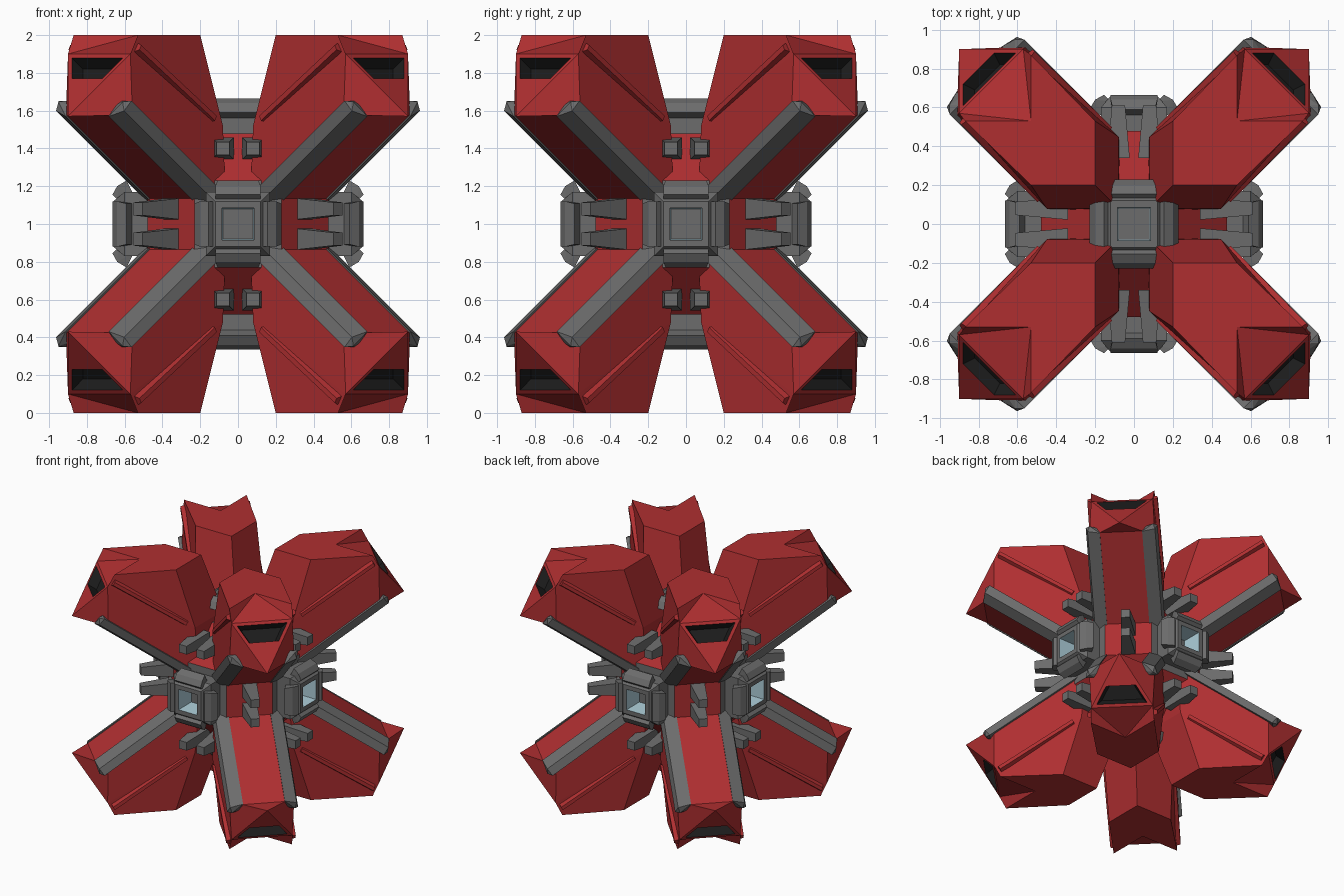
import bpy, bmesh, itertools
from mathutils import Vector

if "Cube" in bpy.data.objects:
    bpy.data.objects.remove(bpy.data.objects["Cube"])

def material(name, rgb):
    m = bpy.data.materials.new(name)
    m.diffuse_color = (*rgb, 1)
    m.use_nodes = True
    m.node_tree.nodes["Principled BSDF"].inputs["Base Color"].default_value = m.diffuse_color
    return m

RED = material("red_armour", (0.43, 0.028, 0.03))
GREY = material("mid_grey_metal", (0.15, 0.15, 0.15))
BLACK = material("black_recess", (0.012, 0.012, 0.012))
BLUE = material("pale_blue_glass", (0.42, 0.62, 0.70))
CENTRE = Vector((0, 0, 1))

def finish(bm, name, mats):
    bmesh.ops.recalc_face_normals(bm, faces=bm.faces)
    bmesh.ops.translate(bm, verts=bm.verts, vec=CENTRE)
    me = bpy.data.meshes.new(name)
    bm.to_mesh(me)
    bm.free()
    for m in mats:
        me.materials.append(m)
    ob = bpy.data.objects.new(name, me)
    bpy.context.collection.objects.link(ob)
    return ob

def add_hull(bm, pts):
    vs = [bm.verts.new(p) for p in pts]
    res = bmesh.ops.convex_hull(bm, input=vs)
    junk = {v for v in res["geom_interior"] if isinstance(v, bmesh.types.BMVert)}
    if junk:
        bmesh.ops.delete(bm, geom=list(junk), context='VERTS')

def hull(name, pts, mat):
    bm = bmesh.new()
    add_hull(bm, pts)
    bmesh.ops.dissolve_limit(bm, angle_limit=0.01, verts=bm.verts, edges=bm.edges)
    return finish(bm, name, [mat])

# Core: faceted ball with red diagonal panels
bm = bmesh.new()
pts = set()
for perm in itertools.permutations((0.48, 0.23, 0.16)):
    for s in itertools.product((1, -1), repeat=3):
        pts.add(tuple(a * b for a, b in zip(perm, s)))
add_hull(bm, sorted(pts))
bm.normal_update()
for f in bm.faces:
    f.material_index = 1 if max(abs(c) for c in f.normal) > 0.95 else 0
finish(bm, "core", [RED, GREY])

# Arm, defined in one octant; the second half swaps x and y
HALF = {
    "T0": (.20, .20, 1.0), "T1": (.20, .53, 1.0), "T2": (.53, .87, 1.0), "P": (.53, .53, 1.0),
    "A": (.57, .90, .90), "C": (.90, .90, .57), "I0": (.08, .08, .52), "I1": (.08, .45, .52),
    "S0": (.065, .42, .12), "S1": (.56, .91, .61), "B0": (.16, .39, .055), "B1": (.68, .908, .575),
    "W1": (.61, .88, .88), "W2": (.72, .88, .77), "D1": (.60, .82, .82), "D2": (.69, .82, .73),
}
SIDE = ["T0 T1 T2 P", "P T2 A", "T1 T2 A I1", "I1 A S1 S0", "S0 S1 B1 B0", "A C S1", "S1 C B1",
        "T0 T1 I1 I0", "I0 I1 S0", "I0 S0 B0", "A W1 W2 C", "W1 W2 D2 D1"]
MIDDLE = ["P A A'", "B0 B1 B1' B0'", "B1 C B1'", "I0 B0 B0'", "A A' W1' W1", "W2 W2' C",
          "W1 W1' D1' D1", "W2 W2' D2' D2", "D1 D1' D2' D2"]
ON_AXIS = ("T0", "P", "C", "I0")

def arm(signs, name):
    bm = bmesh.new()
    v = {}
    for k, (x, y, z) in HALF.items():
        v[k] = bm.verts.new((x * signs[0], y * signs[1], z * signs[2]))
        v[k + "'"] = v[k] if k in ON_AXIS else bm.verts.new((y * signs[0], x * signs[1], z * signs[2]))
    faces = MIDDLE + SIDE + [" ".join(k + "'" for k in f.split()) for f in SIDE]
    for f in faces:
        face = bm.faces.new([v[k] for k in f.split()])
        face.material_index = 1 if "D" in f else 0     # dark end recess
    finish(bm, name, [RED, BLACK])

def along(d, v, n):
    """Point in the arm frame: d outward, v sideways, n upward."""
    return Vector((d / 3**.5 + v / 2**.5 - n / 6**.5,
                   d / 3**.5 - v / 2**.5 - n / 6**.5, d / 3**.5 + 2 * n / 6**.5))

RAIL = [(-.272, -.085), (-.255, -.150), (-.160, -.187), (-.16, -.12), (-.2, -.085)]
rail_pts = [along(d, v, n) for v, n in RAIL for d in (.43, 1.25)]
rail_pts += [along(1.275, -.24, -.11)]
ridge_pts = []
for p, e in (((.13, .49, .56), 0), ((.53, .88, .935), 1)):
    for w, out in ((-.028, -.02), (.028, -.02), (-.012, .013), (.012, .013)):
        ridge_pts.append(Vector(p) + Vector((-out - w * .4, out - w * .4, w)))

for i, s in enumerate(itertools.product((1, -1), repeat=3)):
    arm(s, f"arm_{i}")
    for swap in (0, 1):
        def place(p):
            x, y, z = (p[1], p[0], p[2]) if swap else p
            return (x * s[0], y * s[1], z * s[2])
        hull(f"arm_rail_{i}_{swap}", [place(p) for p in rail_pts], GREY)
        hull(f"arm_ridge_{i}_{swap}", [place(p) for p in ridge_pts], RED)

# Window housings on the six axes
def on_axis(k, s, a, b, h):
    p = [0, 0, 0]
    p[k], p[(k + 1) % 3], p[(k + 2) % 3] = s * h, a, b
    return p

FLAP = [(.12, .63), (.155, .665), (.20, .64), (.23, .59), (.15, .55)]
RINGS = [(.17, .40), (.17, .60), (.12, .66), (.085, .66), (.08, .50)]
for k, s in itertools.product(range(3), (1, -1)):
    bm = bmesh.new()
    rings = [[bm.verts.new(on_axis(k, s, r * a, r * b, h)) for a, b in ((1, 1), (-1, 1), (-1, -1), (1, -1))]
             for r, h in RINGS]
    for j in range(len(rings) - 1):
        for c in range(4):
            f = bm.faces.new((rings[j][c], rings[j][c - 1], rings[j + 1][c - 1], rings[j + 1][c]))
            f.material_index = 1 if j == 3 else 0
    bm.faces.new(rings[0])
    bm.faces.new(rings[-1])
    finish(bm, f"window_housing_{k}_{s}", [GREY, BLUE])
    for t, flip in itertools.product((1, -1), (0, 1)):
        pts = []
        for b, h in FLAP:
            for a in (-.12, .12):
                a2 = a if h > .6 else a * .9
                pts.append(on_axis(k, s, b * t, a2, h) if flip else on_axis(k, s, a2, b * t, h))
        hull(f"window_flap_{k}_{s}_{t}_{flip}", pts, GREY)

# Paired prongs on the twelve diagonal panels
def prong(name, base, tip):
    base, tip = Vector(base), Vector(tip)
    d = (tip - base).normalized()
    u = d.cross(Vector((0, 0, 1))).normalized()
    w = u.cross(d)
    pts = [c + u * r * i + w * r * j for c, r in ((base, .058), (tip, .034))
           for i in (-1, 1) for j in (-1, 1)]
    hull(name, pts, GREY)

for a, b, c in itertools.product((1, -1), repeat=3):
    tag = f"{a}_{b}_{c}"
    prong("side_prong_" + tag, (.33 * a, .33 * b, .08 * c), (.53 * a, .53 * b, .08 * c))
    prong("front_prong_" + tag, (.08 * c, .34 * a, .40 * b), (.08 * c, .61 * a, .40 * b))
    prong("end_prong_" + tag, (.34 * a, .08 * c, .40 * b), (.61 * a, .08 * c, .40 * b))
